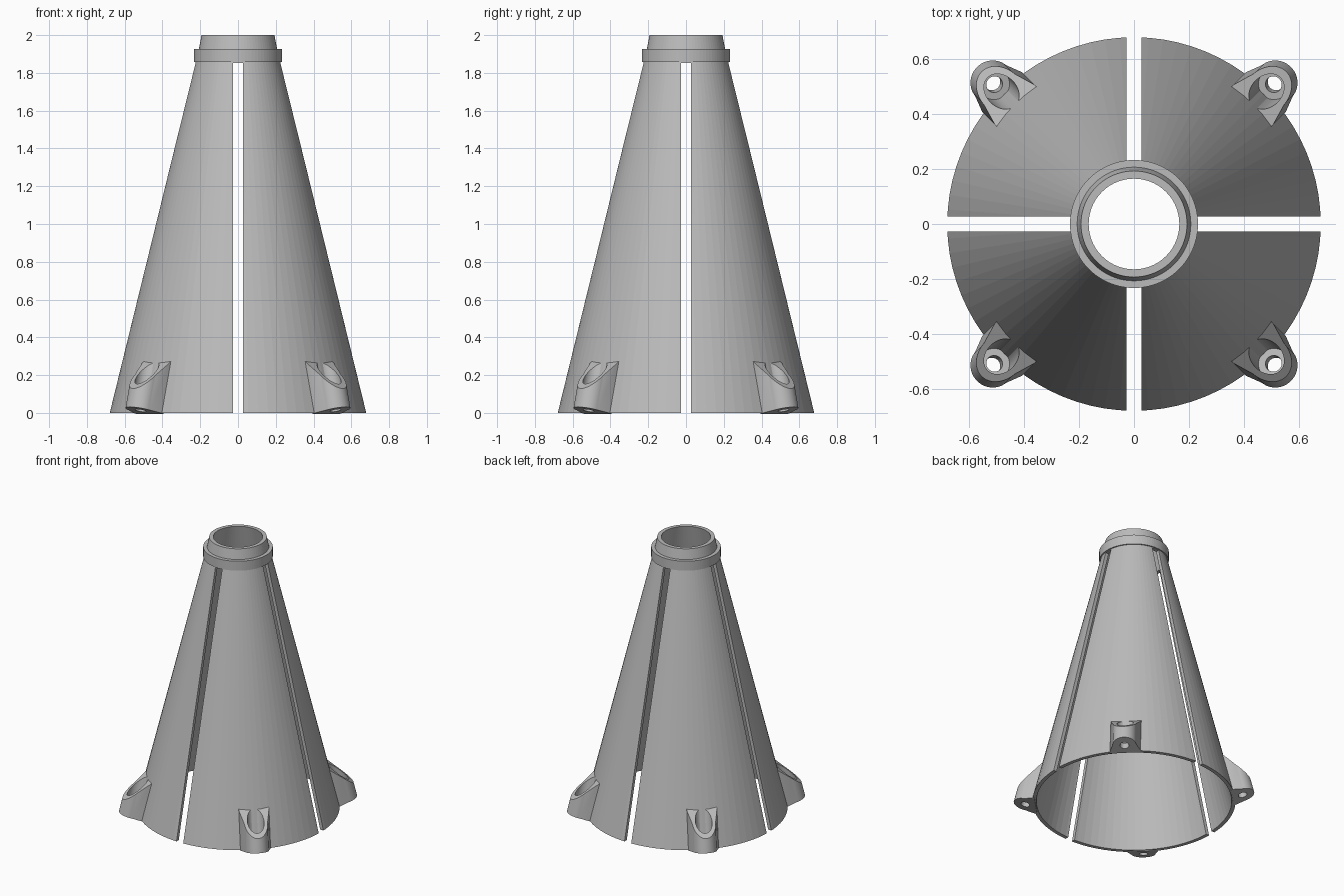
import bpy
import bmesh
import math
from mathutils import Matrix, Vector

cube = bpy.data.objects.get("Cube")
if cube:
    bpy.data.objects.remove(cube, do_unlink=True)

GREY = (0.5, 0.5, 0.5, 1.0)
grey = bpy.data.materials.new("grey plastic")
grey.use_nodes = True
grey.diffuse_color = GREY
grey.node_tree.nodes["Principled BSDF"].inputs["Base Color"].default_value = GREY

BASE_R, NECK_R, NECK_Z, WALL = 0.68, 0.225, 1.857, 0.026
LEAN = math.atan((BASE_R - NECK_R) / NECK_Z)


def finish(name, bm):
    bmesh.ops.recalc_face_normals(bm, faces=bm.faces)
    mesh = bpy.data.meshes.new(name)
    bm.to_mesh(mesh)
    bm.free()
    mesh.materials.append(grey)
    obj = bpy.data.objects.new(name, mesh)
    bpy.context.collection.objects.link(obj)
    return obj


def revolve(name, profile, sides):
    """Closed radius/height profile spun into a hollow ring."""
    bm = bmesh.new()
    rings = []
    for i in range(sides):
        a = math.tau * i / sides
        rings.append([bm.verts.new((r * math.cos(a), r * math.sin(a), z))
                      for r, z in profile])
    n = len(profile)
    for i in range(sides):
        a, b = rings[i], rings[(i + 1) % sides]
        for j in range(n):
            k = (j + 1) % n
            bm.faces.new((a[j], b[j], b[k], a[k]))
    return finish(name, bm)


def box(name, size, center):
    bm = bmesh.new()
    bmesh.ops.create_cube(bm, size=1)
    bmesh.ops.scale(bm, vec=size, verts=bm.verts)
    bmesh.ops.translate(bm, vec=center, verts=bm.verts)
    return finish(name, bm)


def cylinder(name, radius, x, z0, z1):
    bm = bmesh.new()
    bmesh.ops.create_cone(bm, cap_ends=True, segments=40, radius1=radius,
                          radius2=radius, depth=z1 - z0,
                          matrix=Matrix.Translation((x, 0, (z0 + z1) / 2)))
    return finish(name, bm)


def carve(obj, cutters):
    """Subtract the cutters, bake the result and delete them."""
    for c in cutters:
        c.hide_render = True
        mod = obj.modifiers.new("cut", 'BOOLEAN')
        mod.operation, mod.solver, mod.object = 'DIFFERENCE', 'EXACT', c
    graph = bpy.context.evaluated_depsgraph_get()
    baked = bpy.data.meshes.new_from_object(obj.evaluated_get(graph))
    obj.modifiers.clear()
    obj.data = baked
    for c in cutters:
        bpy.data.objects.remove(c, do_unlink=True)


def smooth(obj):
    bpy.ops.object.select_all(action='DESELECT')
    obj.select_set(True)
    bpy.context.view_layer.objects.active = obj
    bpy.ops.object.shade_smooth_by_angle(angle=math.radians(30))


# Hollow cone with a raised neck band and a tapered collar
shell = revolve("cone_shell", [
    (BASE_R, 0), (NECK_R, NECK_Z), (0.233, NECK_Z), (0.233, 1.927),
    (0.207, 1.927), (0.193, 2.0), (0.165, 2.0),
    (NECK_R - WALL, NECK_Z), (BASE_R - WALL, 0)], 80)

# Four slots that split the skirt into quarters
carve(shell, [box("slot_cutter_x", (2, 0.055, 2), (0, 0, NECK_Z - 1.005)),
              box("slot_cutter_y", (0.055, 2, 2), (0, 0, NECK_Z - 1.005))])

# Screw boss: x points out of the cone wall, z runs up along its slant
HOLE_X, END_R, HALF_W = 0.052, 0.08, 0.102
outline = [(-0.02, -HALF_W), (0, -HALF_W)]
for i in range(25):
    a = math.radians(-84 + 7 * i)
    outline.append((HOLE_X + END_R * math.cos(a), END_R * math.sin(a)))
outline += [(0, HALF_W), (-0.02, HALF_W)]
bm = bmesh.new()
face = bm.faces.new([bm.verts.new((x, y, 0)) for x, y in outline])
top = bmesh.ops.extrude_face_region(bm, geom=[face])["geom"]
for v in top:
    if isinstance(v, bmesh.types.BMVert):
        v.co.z = 0.272 - 1.3 * v.co.x    # sloping top
boss = finish("screw_boss_1", bm)
carve(boss, [cylinder("screw_hole_cutter", 0.03, HOLE_X, -0.1, 0.2),
             cylinder("head_recess_cutter", 0.056, HOLE_X, 0.05, 0.5)])
smooth(boss)

# Lean the boss along the wall and place one on each diagonal
lean = Matrix.Translation((BASE_R, 0, 0)) @ Matrix.Rotation(-LEAN, 4, 'Y')
for i in range(4):
    obj = boss
    if i:
        obj = bpy.data.objects.new(f"screw_boss_{i + 1}", boss.data)
        bpy.context.collection.objects.link(obj)
    obj.matrix_world = Matrix.Rotation(math.radians(45 + 90 * i), 4, 'Z') @ lean
